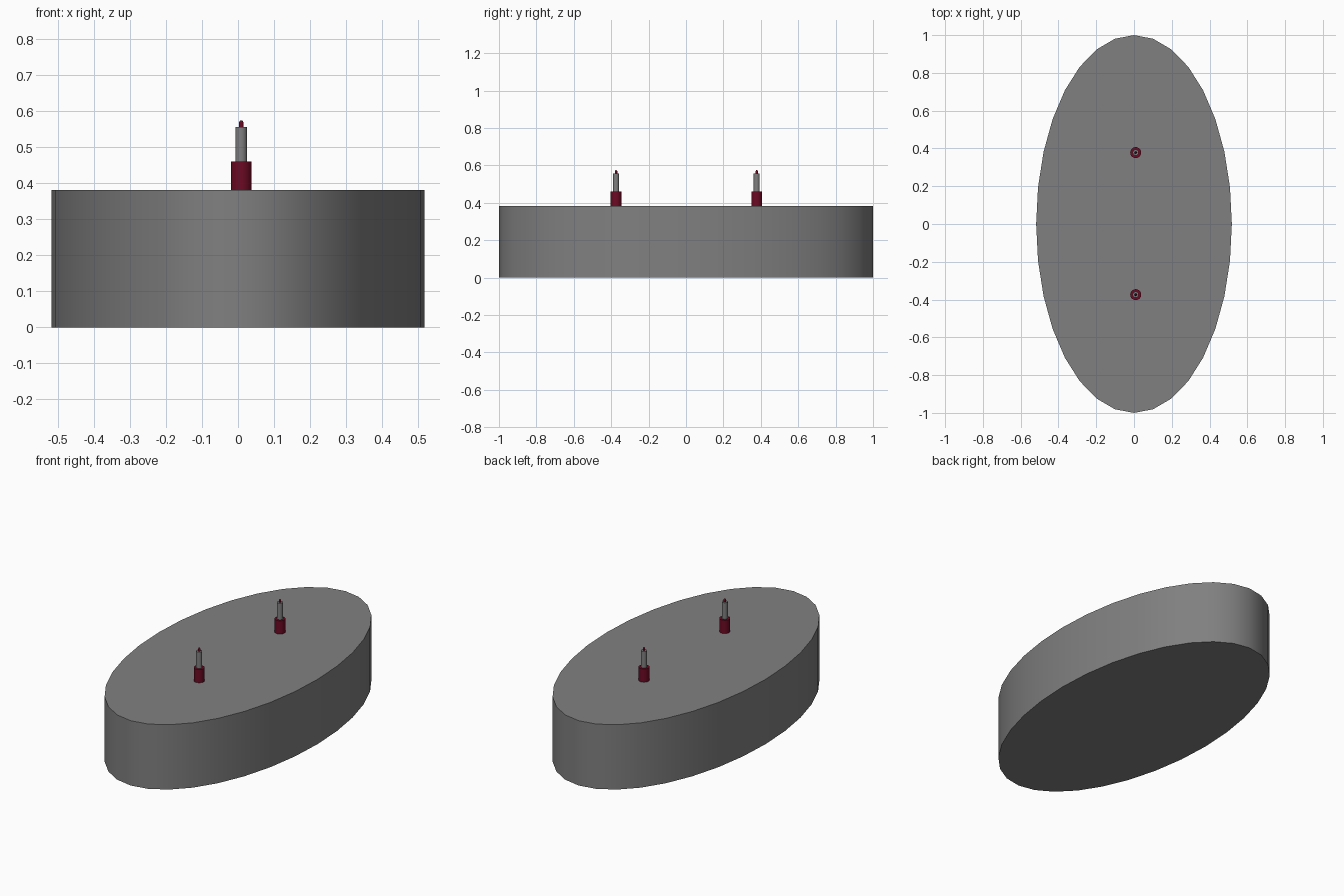
import bpy, bmesh, math

if "Cube" in bpy.data.objects:
    bpy.data.objects.remove(bpy.data.objects["Cube"])


def material(name, rgb):
    m = bpy.data.materials.new(name)
    m.diffuse_color = (*rgb, 1)
    m.use_nodes = True
    m.node_tree.nodes["Principled BSDF"].inputs["Base Color"].default_value = m.diffuse_color
    return m


grey = material("grey", (0.216, 0.216, 0.216))
red = material("dark red", (0.15, 0.003, 0.017))


def lathe(name, profile, mat, loc=(0, 0, 0), scale=(1, 1), sides=32):
    """Closed solid of stacked rings from (radius, height) pairs."""
    bm = bmesh.new()
    rings = []
    for r, z in profile:
        rings.append([bm.verts.new((r * scale[0] * math.sin(2 * math.pi * i / sides),
                                    r * scale[1] * math.cos(2 * math.pi * i / sides), z))
                      for i in range(sides)])
    for low, high in zip(rings, rings[1:]):
        for i in range(sides):
            j = (i + 1) % sides
            bm.faces.new((low[i], low[j], high[j], high[i]))
    bm.faces.new(rings[0])
    bm.faces.new(rings[-1])
    bmesh.ops.recalc_face_normals(bm, faces=bm.faces[:])
    mesh = bpy.data.meshes.new(name)
    bm.to_mesh(mesh)
    bm.free()
    mesh.materials.append(mat)
    obj = bpy.data.objects.new(name, mesh)
    obj.location = loc
    bpy.context.collection.objects.link(obj)
    bpy.ops.object.select_all(action='DESELECT')
    obj.select_set(True)
    bpy.context.view_layer.objects.active = obj
    bpy.ops.object.shade_smooth_by_angle(angle=math.radians(30))
    return obj


# Oval body
TOP = 0.382
lathe("oval_body", [(1, 0), (1, TOP)], grey, scale=(0.518, 1))

# Two upright pins: red collar, grey shaft, small red pointed tip
for side, y in (("front", -0.374), ("back", 0.378)):
    at = (0.009, y, TOP)
    lathe(side + "_pin_collar", [(0.029, 0), (0.029, 0.078)], red, at)
    lathe(side + "_pin_shaft", [(0.016, 0.078), (0.016, 0.175)], grey, at)
    lathe(side + "_pin_tip", [(0.0065, 0.175), (0.0065, 0.187), (0.003, 0.193)], red, at)
